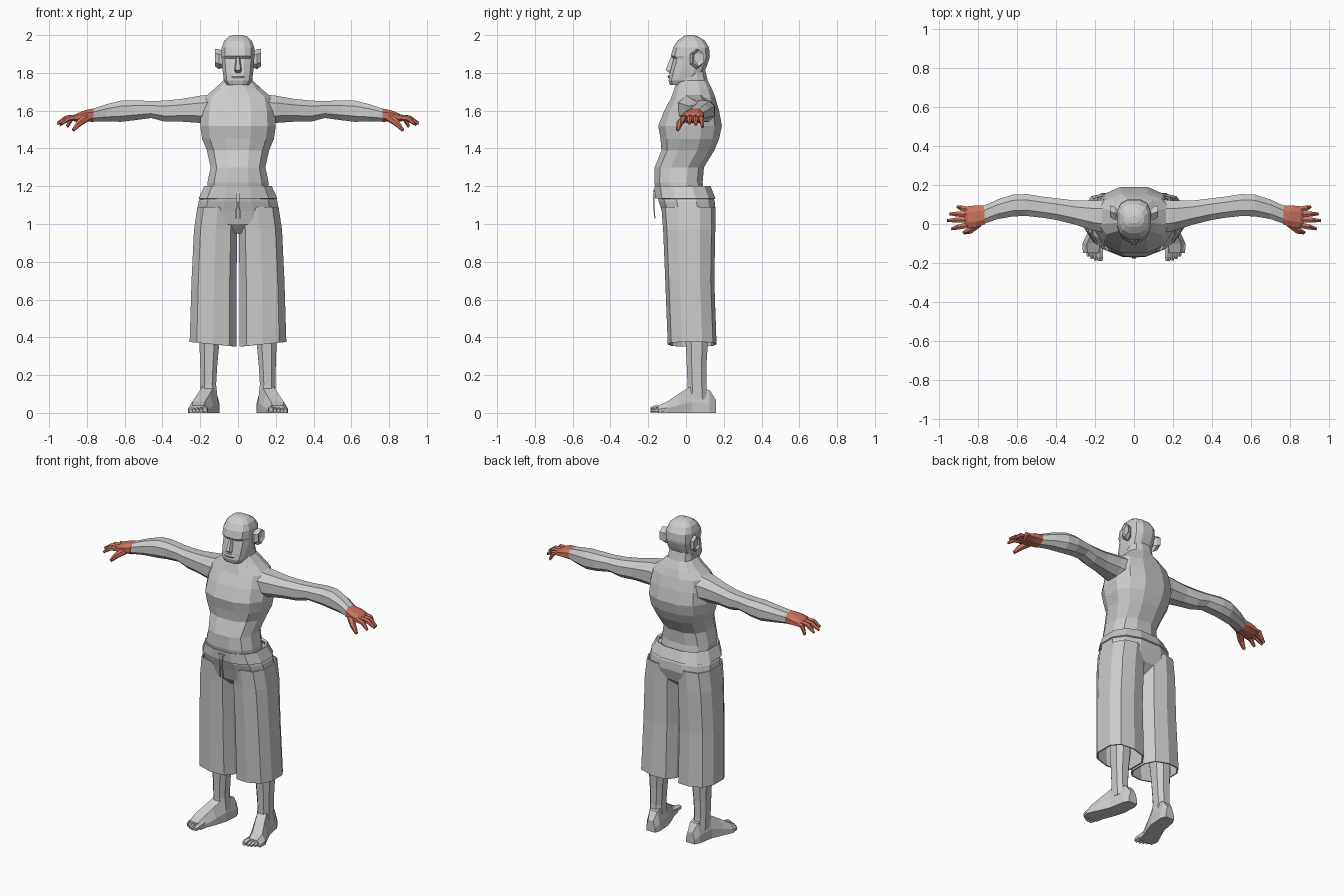
import bpy, bmesh, math
from mathutils import Vector

X, Y, Z = Vector((1, 0, 0)), Vector((0, 1, 0)), Vector((0, 0, 1))


def material(name, rgb):
    m = bpy.data.materials.new(name)
    m.diffuse_color = (*rgb, 1)
    return m


GREY = material("plain grey", (0.6, 0.6, 0.6))
RED = material("terracotta red", (0.62, 0.17, 0.11))


def ring(n, c, u, v, a, b, p=0.85):
    """Rounded-box cross-section with n sides, flat towards u and v."""
    k = math.cos(math.pi / n) ** p
    pts = []
    for i in range(n):
        t = 2 * math.pi * (i + 0.5) / n
        cx, sy = math.cos(t), math.sin(t)
        pts.append(Vector(c) + u * (a / k * math.copysign(abs(cx) ** p, cx))
                   + v * (b / k * math.copysign(abs(sy) ** p, sy)))
    return pts


def loft(bm, rings, cap=True):
    rows = [[bm.verts.new(p) for p in r] for r in rings]
    n = len(rows[0])
    for r, s in zip(rows, rows[1:]):
        for i in range(n):
            bm.faces.new((r[i], r[(i + 1) % n], s[(i + 1) % n], s[i]))
    if cap:
        bm.faces.new(rows[0][::-1])
        bm.faces.new(rows[-1])


def tube(bm, pts, radii, n=6):
    """Tapered limb along a path, for fingers, toes and cords."""
    pts = [Vector(p) for p in pts]
    d = (pts[-1] - pts[0]).normalized()
    u = d.cross(Z if abs(d.z) < 0.9 else Y).normalized()
    v = d.cross(u)
    loft(bm, [ring(n, p, u, v, r, r, 1) for p, r in zip(pts, radii)])


def stack(bm, rows, n=12, p=0.8, cap=True):
    """Horizontal sections given as z, x0, x1, y front, y back."""
    loft(bm, [ring(n, ((x0 + x1) / 2, (y0 + y1) / 2, z), X, Y,
                   (x1 - x0) / 2, (y1 - y0) / 2, p)
              for z, x0, x1, y0, y1 in rows], cap)


def centred(rows):
    return [(z, -w, w, y0, y1) for z, w, y0, y1 in rows]


def finish(bm, name, mat=GREY, mirror=False, shell=0):
    bmesh.ops.recalc_face_normals(bm, faces=bm.faces)
    me = bpy.data.meshes.new(name)
    bm.to_mesh(me)
    bm.free()
    me.materials.append(mat)
    ob = bpy.data.objects.new(name, me)
    bpy.context.collection.objects.link(ob)
    if shell:
        s = ob.modifiers.new("Shell", 'SOLIDIFY')
        s.thickness, s.offset = shell, -1
    if mirror:
        ob.modifiers.new("Mirror", 'MIRROR').use_clip = False
    return ob


# Torso and neck
bm = bmesh.new()
stack(bm, centred([
    (1.15, 0.165, -0.155, 0.10), (1.22, 0.162, -0.168, 0.088),
    (1.30, 0.145, -0.166, 0.095), (1.39, 0.165, -0.13, 0.15),
    (1.45, 0.19, -0.135, 0.175), (1.52, 0.20, -0.147, 0.19),
    (1.60, 0.195, -0.115, 0.175), (1.67, 0.18, -0.078, 0.155),
    (1.715, 0.125, -0.062, 0.138), (1.76, 0.078, -0.048, 0.115),
    (1.84, 0.07, -0.03, 0.095)]))
finish(bm, "torso")

# Head with overhanging brow and squared jaw
bm = bmesh.new()
stack(bm, centred([
    (1.735, 0.058, -0.085, 0.03), (1.76, 0.074, -0.092, 0.06),
    (1.80, 0.08, -0.086, 0.095), (1.84, 0.084, -0.075, 0.112),
    (1.875, 0.086, -0.066, 0.124), (1.89, 0.087, -0.08, 0.126),
    (1.935, 0.086, -0.068, 0.122), (1.97, 0.073, -0.045, 0.10),
    (1.992, 0.05, -0.015, 0.065), (2.0, 0.025, 0.005, 0.04)]), p=0.72)
finish(bm, "head")

# Nose and mouth
bm = bmesh.new()
loft(bm, [[Vector((-w, -0.06, z)), Vector((w, -0.06, z)),
           Vector((w * 0.5, y, z)), Vector((-w * 0.5, y, z))]
          for z, w, y in [(1.80, 0.022, -0.088), (1.815, 0.025, -0.108),
                          (1.885, 0.011, -0.08)]])
finish(bm, "nose")
bm = bmesh.new()
stack(bm, centred([(1.772, 0.03, -0.093, -0.07), (1.78, 0.034, -0.097, -0.07),
                   (1.79, 0.03, -0.092, -0.07)]), n=8)
finish(bm, "lips")

# Ears
bm = bmesh.new()
loft(bm, [ring(6, c, Y, Z, a, b, 1) for c, a, b in [
    ((0.075, 0.045, 1.87), 0.02, 0.035), ((0.10, 0.055, 1.873), 0.034, 0.046),
    ((0.122, 0.065, 1.88), 0.03, 0.04), ((0.112, 0.06, 1.88), 0.018, 0.026)]])
finish(bm, "ear", mirror=True)

# Arms
bm = bmesh.new()
loft(bm, [ring(8, (x, y, z), Y, Z, a, b) for x, y, z, a, b in [
    (0.11, 0.04, 1.605, 0.09, 0.085), (0.20, 0.042, 1.607, 0.078, 0.072),
    (0.30, 0.058, 1.602, 0.062, 0.06), (0.39, 0.075, 1.598, 0.056, 0.055),
    (0.46, 0.085, 1.606, 0.054, 0.045), (0.55, 0.097, 1.602, 0.056, 0.053),
    (0.62, 0.095, 1.597, 0.056, 0.056), (0.70, 0.075, 1.588, 0.05, 0.045),
    (0.775, 0.045, 1.575, 0.046, 0.033)]])
finish(bm, "arm", mirror=True)

# Hands: palm, four fingers and thumb
bm = bmesh.new()
loft(bm, [ring(8, (x, y, z), Y, Z, a, b) for x, y, z, a, b in [
    (0.765, 0.046, 1.576, 0.048, 0.035), (0.81, 0.039, 1.572, 0.056, 0.03),
    (0.85, 0.035, 1.565, 0.056, 0.022), (0.87, 0.035, 1.558, 0.048, 0.014)]])
for y0, x1, y1, z1 in [(-0.005, 0.935, -0.025, 1.53), (0.022, 0.957, 0.018, 1.532),
                       (0.049, 0.945, 0.052, 1.525), (0.074, 0.905, 0.088, 1.515)]:
    tube(bm, [(0.845, y0, 1.565), ((0.86 + x1) / 2, (y0 + y1) / 2, 1.56), (x1, y1, z1)],
         [0.014, 0.013, 0.007])
tube(bm, [(0.80, 0.002, 1.565), (0.84, -0.033, 1.535), (0.873, -0.045, 1.497)],
     [0.02, 0.016, 0.008])
finish(bm, "hand", RED, mirror=True)

# Trouser hips, waistband and wide open legs
bm = bmesh.new()
stack(bm, centred([(1.17, 0.185, -0.155, 0.135), (1.12, 0.208, -0.145, 0.152),
                   (1.07, 0.217, -0.128, 0.155), (1.00, 0.21, -0.108, 0.135),
                   (0.95, 0.09, -0.06, 0.08)]))
finish(bm, "trouser_hips")
bm = bmesh.new()
stack(bm, centred([(1.135, 0.209, -0.163, 0.156), (1.20, 0.179, -0.168, 0.13)]), cap=False)
finish(bm, "waistband", shell=0.015)
bm = bmesh.new()
stack(bm, [(1.09, 0.0, 0.215, -0.125, 0.152), (0.97, 0.004, 0.233, -0.116, 0.15),
           (0.70, 0.008, 0.246, -0.105, 0.145), (0.37, 0.007, 0.256, -0.092, 0.157)],
      n=10, p=0.75, cap=False)
for v in bm.verts:  # hem drops slightly towards the inside
    if v.co.z < 0.4:
        v.co.z = 0.35 + 0.1 * v.co.x
finish(bm, "trouser_leg", mirror=True, shell=0.008)

# Drawstring
bm = bmesh.new()
tube(bm, [(0.004, -0.168, 1.175), (0.005, -0.172, 1.12), (0.012, -0.165, 1.03)],
     [0.004, 0.004, 0.003], 4)
tube(bm, [(0, -0.168, 1.175), (0.022, -0.168, 1.178)], [0.005, 0.004], 4)
finish(bm, "drawstring", mirror=True)

# Shins
bm = bmesh.new()
stack(bm, [(z, x - a, x + a, y - b, y + b) for z, x, y, a, b in [
    (0.07, 0.152, 0.06, 0.045, 0.055), (0.15, 0.157, 0.058, 0.041, 0.05),
    (0.25, 0.155, 0.056, 0.045, 0.052), (0.36, 0.152, 0.057, 0.052, 0.058),
    (0.60, 0.145, 0.045, 0.06, 0.07)]], n=8)
finish(bm, "shin", mirror=True)

# Feet: flat-soled body and five toes
bm = bmesh.new()
PROFILE = [(-1, 0), (1, 0), (1, 0.4), (0.6, 1), (-0.6, 1), (-1, 0.4)]
loft(bm, [[Vector((x + w * px, y, h * pz)) for px, pz in PROFILE] for y, x, w, h in [
    (0.158, 0.14, 0.03, 0.07), (0.125, 0.143, 0.045, 0.12), (0.03, 0.155, 0.05, 0.145),
    (-0.04, 0.182, 0.054, 0.10), (-0.10, 0.208, 0.056, 0.06), (-0.148, 0.21, 0.048, 0.038)]])
for i in range(5):
    r = 0.016 if i == 0 else 0.0115
    x, y = 0.174 + 0.0185 * i + (0.004 if i else 0), -0.188 + 0.0025 * i * i
    tube(bm, [(x, -0.10, r + 0.008), (x, y + 0.02, r + 0.004), (x, y, r)],
         [r, r, r * 0.7])
finish(bm, "foot", mirror=True)
